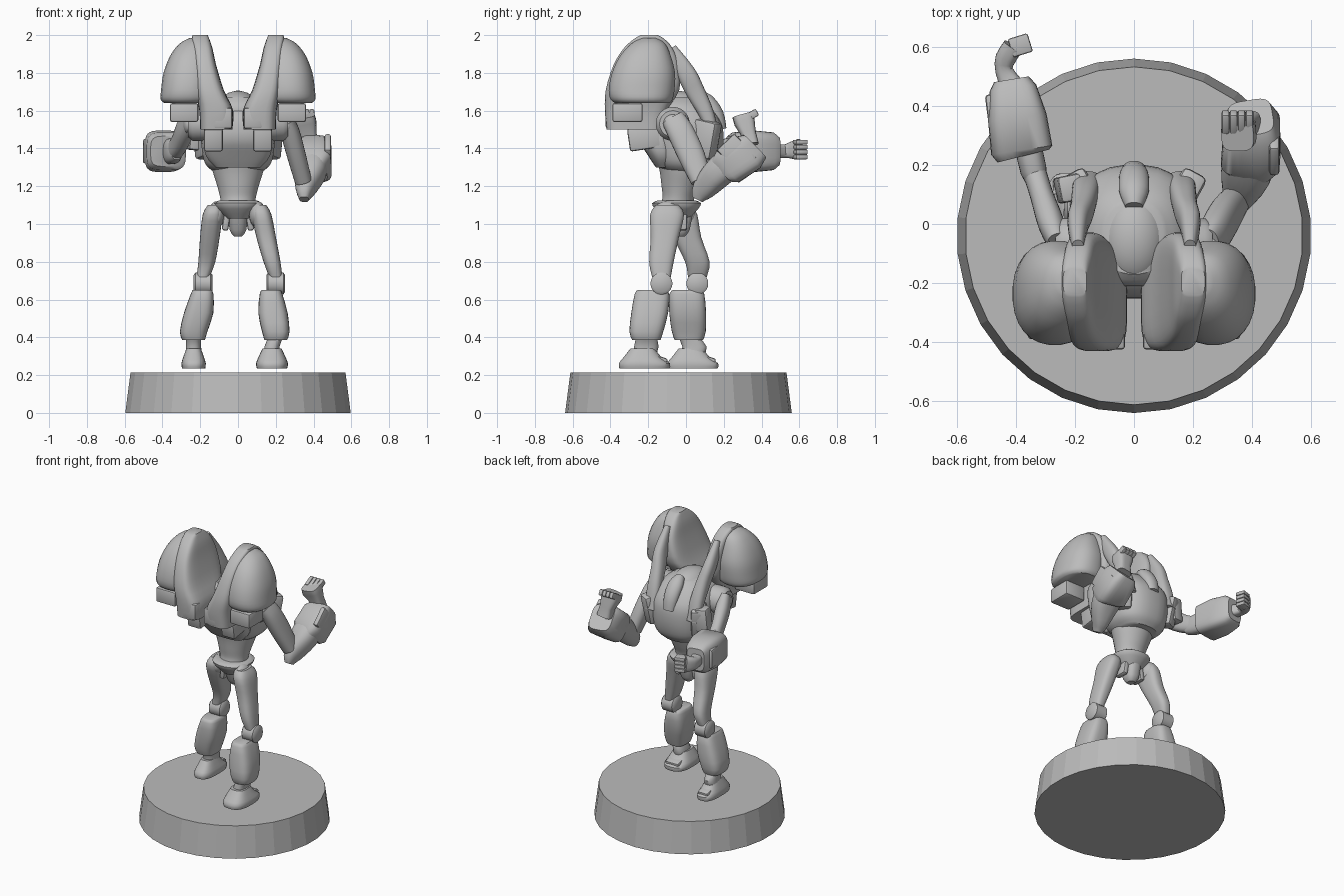
import bpy, bmesh, math
from mathutils import Vector

grey = bpy.data.materials.new("plain grey")
grey.diffuse_color = (0.5, 0.5, 0.5, 1)


def finish(name, bm, angle=40):
    bmesh.ops.recalc_face_normals(bm, faces=bm.faces)
    me = bpy.data.meshes.new(name)
    bm.to_mesh(me)
    bm.free()
    me.materials.append(grey)
    ob = bpy.data.objects.new(name, me)
    bpy.context.collection.objects.link(ob)
    if angle:
        bpy.ops.object.select_all(action='DESELECT')
        ob.select_set(True)
        bpy.context.view_layer.objects.active = ob
        bpy.ops.object.shade_smooth_by_angle(angle=math.radians(angle))
    return ob


def spline(rows, n):
    """Catmull-Rom through the rows, n steps per span."""
    rows = [Vector(r) for r in rows]
    out = []
    for i in range(len(rows) - 1):
        a, b, c, d = (rows[max(0, min(len(rows) - 1, i + k))] for k in (-1, 0, 1, 2))
        for j in range(n):
            t = j / n
            out.append(0.5 * (2 * b + (c - a) * t + (2 * a - 5 * b + 4 * c - d) * t * t
                              + (3 * b - a - 3 * c + d) * t ** 3))
    return out + [rows[-1]]


def loft(name, rows, power=2.0, fine=1, ref=None, seg=28):
    """Rows are x, y, z, half width, half depth; ref None keeps rings level."""
    rows = spline(rows, fine)
    pts = [Vector(r[:3]) for r in rows]
    bm = bmesh.new()
    rings = []
    for i, r in enumerate(rows):
        u, v = Vector((1, 0, 0)), Vector((0, 1, 0))
        if ref:
            d = (pts[min(i + 1, len(pts) - 1)] - pts[max(i - 1, 0)]).normalized()
            u = d.cross(Vector(ref)).normalized()
            v = u.cross(d)
        ring = []
        for k in range(seg):
            a = 2 * math.pi * (k + 0.5) / seg
            c, s = math.cos(a), math.sin(a)
            c = math.copysign(abs(c) ** (2 / power), c)
            s = math.copysign(abs(s) ** (2 / power), s)
            ring.append(bm.verts.new(pts[i] + u * c * r[3] + v * s * r[4]))
        rings.append(ring)
    for a, b in zip(rings, rings[1:]):
        for k in range(seg):
            bm.faces.new((a[k], a[(k + 1) % seg], b[(k + 1) % seg], b[k]))
    bm.faces.new(rings[0])
    bm.faces.new(rings[-1])
    return finish(name, bm)


def ball(name, c, r):
    bm = bmesh.new()
    bmesh.ops.create_uvsphere(bm, u_segments=24, v_segments=14, radius=1)
    for v in bm.verts:
        v.co = Vector(c) + Vector(v.co[i] * r[i] for i in range(3))
    return finish(name, bm)


def box(name, c, size, rot=(0, 0, 0), bevel=0.012):
    bm = bmesh.new()
    bmesh.ops.create_cube(bm, size=1)
    for v in bm.verts:
        v.co = Vector(v.co[i] * size[i] for i in range(3))
    bmesh.ops.bevel(bm, geom=bm.edges[:], offset=bevel, segments=2, affect='EDGES', profile=0.5)
    ob = finish(name, bm)
    ob.location, ob.rotation_euler = c, rot
    return ob


Z, Y = (0, 0, 1), (0, 1, 0)

# display base
bm = bmesh.new()
bmesh.ops.create_cone(bm, cap_ends=True, segments=30, radius1=0.6, radius2=0.572, depth=0.215)
bmesh.ops.translate(bm, verts=bm.verts, vec=(0, -0.04, 0.1075))
finish("base", bm, 0)

# waist, chest, back shell, head
loft("waist", [(0, -.05, 1.09, .09, .09), (0, -.04, 1.14, .095, .085), (0, -.03, 1.2, .11, .1),
               (0, -.02, 1.28, .135, .12), (0, -.02, 1.36, .15, .14)], fine=4)
loft("chest", [(0, .02, 1.27, .12, .12), (0, .01, 1.32, .175, .17), (0, .0, 1.42, .195, .2),
               (0, -.01, 1.53, .2, .2), (0, -.04, 1.62, .165, .17), (0, -.05, 1.67, .1, .12)], 2.5, 4)
loft("back_plate", [(0, -.12, 1.3, .12, .04), (0, -.13, 1.36, .17, .07), (0, -.15, 1.45, .18, .1),
                    (0, -.14, 1.56, .16, .1), (0, -.12, 1.62, .1, .07)], 2.6, 3)
ball("head", (0, -.05, 1.6), (.115, .16, .105))
loft("face_crest", [(0, .06, 1.68, .03, .03), (0, .11, 1.65, .05, .04), (0, .16, 1.58, .05, .04),
                    (0, .185, 1.5, .04, .03)], 2, 3, Y)

# pelvis
loft("pelvis_belt", [(0, -.05, 1.03, .06, .07), (0, -.05, 1.08, .11, .115), (0, -.05, 1.11, .125, .13),
                     (0, -.05, 1.125, .1, .1)], 2.3, 2)
loft("crotch_guard", [(0, -.03, .935, .022, .025), (0, -.03, .97, .045, .05), (0, -.04, 1.08, .055, .08)], 2.5, 2)
for s in (-1, 1):
    box("hip_tab", (s * .06, -.04, 1.03), (.035, .09, .13), (0, s * -.15, 0))

for s in (-1, 1):
    # shoulder pods: outer dome, inner fin and blocks beneath
    loft("pod_dome", [(s * .275, -.23, 1.64, .115, .145), (s * .27, -.235, 1.66, .14, .165),
                      (s * .268, -.235, 1.71, .14, .175), (s * .26, -.225, 1.8, .135, .168),
                      (s * .25, -.215, 1.89, .11, .135), (s * .23, -.2, 1.955, .08, .09),
                      (s * .215, -.195, 1.985, .04, .04)], 2.3, 3)
    loft("pod_fin", [(s * .115, -.27, 1.5, .085, .15), (s * .115, -.265, 1.6, .09, .165),
                     (s * .15, -.23, 1.71, .075, .195), (s * .175, -.21, 1.84, .06, .175),
                     (s * .188, -.2, 1.93, .053, .13), (s * .198, -.195, 1.98, .046, .08),
                     (s * .2, -.195, 2.0, .04, .045)], 4, 3)
    box("fin_foot_block", (s * .08, -.32, 1.56), (.1, .21, .11))
    box("lower_fin_block", (s * .13, -.22, 1.455), (.1, .17, .12), (.15, 0, 0))
    box("dome_block", (s * .285, -.31, 1.59), (.15, .16, .1))
    # straps from pod to chest
    loft("shoulder_strap", [(s * .19, -.08, 1.93, .02, .03), (s * .19, 0, 1.8, .035, .05),
                            (s * .175, .05, 1.7, .04, .05), (s * .165, .11, 1.58, .045, .04),
                            (s * .16, .15, 1.45, .045, .03)], 2.5, 3, Y)
    box("chest_side_plate", (s * .17, .1, 1.45), (.09, .14, .2), (-.2, 0, s * -.5), .02)
    # shoulder joints
    loft("shoulder_disc", [(s * .15, -.07, 1.53, .09, .09), (s * .24, -.07, 1.53, .09, .09),
                           (s * .265, -.07, 1.53, .07, .07)], 2, 1, Z)
    ball("shoulder_hub", (s * .265, -.07, 1.53), (.025, .05, .05))
box("belt_pouch", (-.22, .12, 1.47), (.08, .09, .16), (0, .1, .2))

# raised arm
loft("raised_upper_arm", [(.255, -.07, 1.56, .035, .06), (.275, -.03, 1.49, .05, .07),
                          (.31, .03, 1.36, .05, .07), (.345, .08, 1.23, .045, .055)], 2.4, 3, Y)
loft("raised_forearm", [(.35, .06, 1.13, .025, .03), (.355, .09, 1.18, .05, .06),
                        (.38, .17, 1.27, .085, .08), (.39, .25, 1.34, .09, .085)], 2.5, 3, Z)
loft("raised_gauntlet", [(.39, .2, 1.28, .08, .08), (.395, .22, 1.3, .1, .1),
                         (.4, .33, 1.38, .095, .105), (.395, .36, 1.41, .075, .085)], 4, 1, Z)
box("raised_gauntlet_plate", (.475, .27, 1.37), (.035, .13, .18), (.75, 0, 0))
loft("raised_hand", [(.38, .34, 1.42, .05, .045), (.37, .33, 1.48, .045, .04),
                     (.355, .31, 1.54, .06, .055), (.35, .3, 1.575, .055, .055)], 3.5, 1, Y)
for i in range(4):
    box("raised_finger", (.31 + i * .027, .345, 1.575), (.026, .075, .04), (.5, 0, 0), .007)

# forward arm
loft("forward_upper_arm", [(-.255, -.07, 1.56, .035, .06), (-.28, .0, 1.5, .045, .065),
                           (-.31, .09, 1.43, .04, .06), (-.335, .17, 1.39, .04, .055)], 2.4, 3, Z)
loft("forward_forearm", [(-.325, .13, 1.39, .03, .05), (-.34, .18, 1.385, .045, .065),
                         (-.36, .27, 1.385, .045, .07)], 2.5, 2, Z)
loft("forward_gauntlet", [(-.375, .23, 1.385, .09, .08), (-.38, .25, 1.385, .105, .1),
                          (-.395, .36, 1.385, .1, .11), (-.41, .46, 1.385, .08, .1),
                          (-.415, .49, 1.385, .06, .075)], 4, 1, Z)
box("forward_gauntlet_plate", (-.475, .34, 1.385), (.035, .2, .13), (0, 0, .13))
loft("forward_hand", [(-.415, .47, 1.385, .04, .04), (-.44, .52, 1.385, .03, .035),
                      (-.435, .56, 1.39, .035, .045), (-.41, .6, 1.395, .035, .055)], 3, 2, Z)
for i in range(4):
    box("forward_finger", (-.385, .605, 1.355 + i * .026), (.07, .065, .025), (0, 0, .3), .007)

# legs: side, hip, knee, shin top, shin bottom, foot centre as (x, y), foot half width
legs = [("right", (.115, -.1), (.2, -.13), (.175, -.18), (.2, -.21), (.18, -.22), .085),
        ("left", (-.125, -.03), (-.185, .06), (-.19, .005), (-.235, .015), (-.235, .035), .065)]
for side, hip, knee, top, low, foot, w in legs:
    s = 1 if hip[0] > 0 else -1
    hx, hy = hip
    kx, ky = knee
    ball(side + "_hip", (hx * .9, hy, 1.05), (.045, .08, .07))
    loft(side + "_thigh", [(hx, hy, 1.1, .035, .06), (hx + s * .01, hy, 1.05, .052, .09),
                           (hx * .6 + kx * .4, hy * .6 + ky * .4, .93, .052, .075),
                           (kx - s * .02, ky, .8, .045, .065), (kx, ky, .72, .035, .05)], 2.7, 3)
    loft(side + "_knee_disc", [(kx - .05, ky, .685, .045, .045), (kx - .04, ky, .685, .058, .058),
                               (kx + .04, ky, .685, .058, .058), (kx + .05, ky, .685, .045, .045)], 2, 1, Z)
    tx, ty = top
    lx, ly = low
    loft(side + "_shin", [(tx, ty, .65, .05, .075), (tx, ty, .63, .06, .092),
                          (tx * .6 + lx * .4, ty * .6 + ly * .4, .53, .078, .098),
                          (lx, ly, .43, .073, .09), (lx, ly, .385, .06, .075)], 3.2, 2)
    fx, fy = foot
    loft(side + "_ankle", [(fx, fy, .3, .045, .06), (fx, fy + .01, .35, .04, .065),
                           (lx, ly, .4, .04, .055)], 2.5, 2)
    loft(side + "_foot", [(fx, fy, .235, w * .95, .133), (fx, fy, .262, w, .136),
                          (fx, fy - .01, .295, w * .85, .1), (fx, fy - .01, .34, w * .6, .065)], 2.8, 2)
    box(side + "_toe_plate", (fx, fy + .085, .275), (w * 1.2, .07, .045), (-.3, 0, 0))
